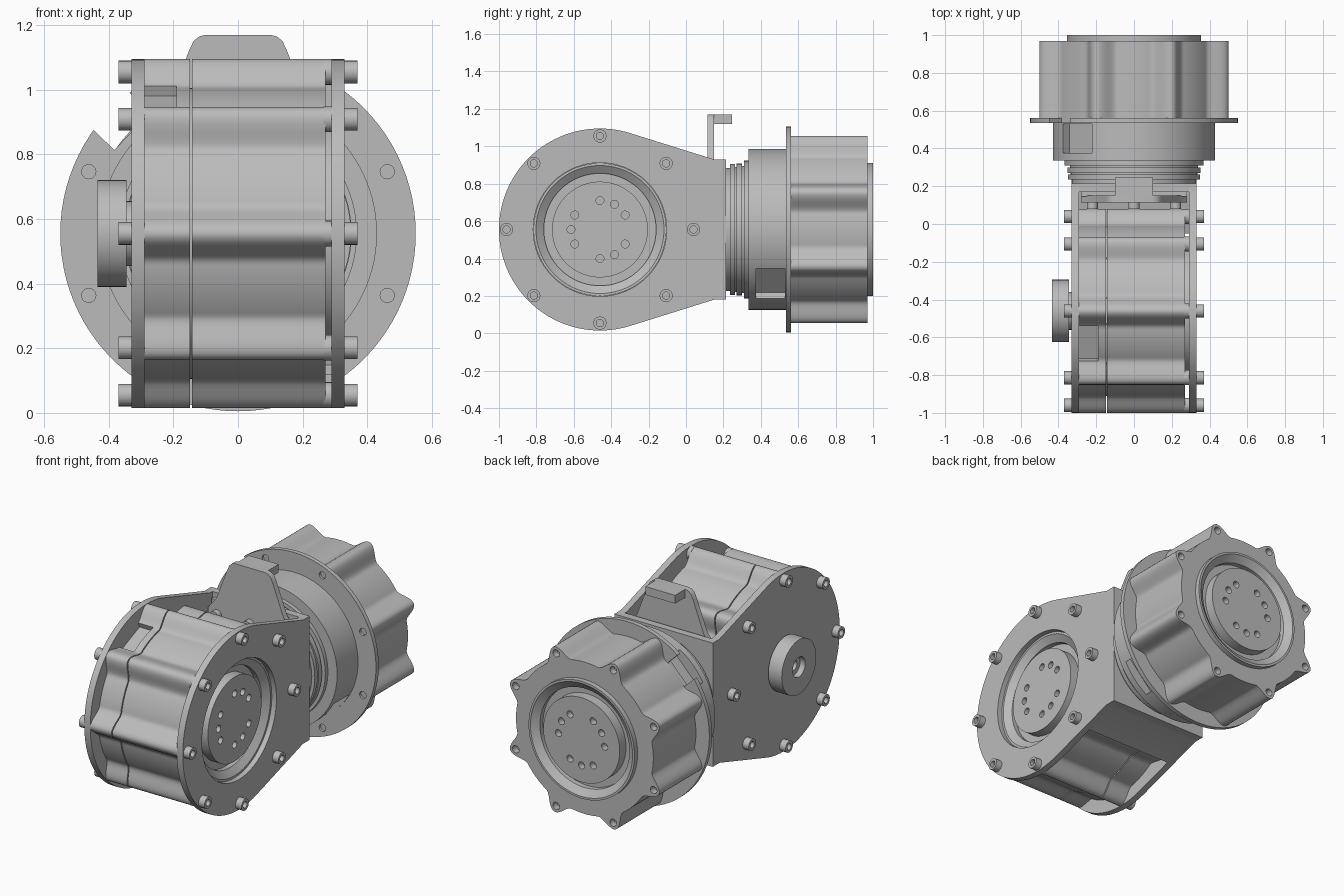
import bpy, bmesh, math
from math import cos, sin, pi, radians
from mathutils import Matrix, Vector

if "Cube" in bpy.data.objects:
    bpy.data.objects.remove(bpy.data.objects["Cube"])

metal = bpy.data.materials.new("machined_grey")
metal.use_nodes = True
GREY = (0.5, 0.5, 0.5, 1)
metal.diffuse_color = GREY
metal.node_tree.nodes["Principled BSDF"].inputs["Base Color"].default_value = GREY

# Frames whose local z runs along world x or world y
AXIS_X = Matrix(((0, 0, 1, 0), (1, 0, 0, 0), (0, 1, 0, 0), (0, 0, 0, 1)))
AXIS_Y = Matrix(((0, 1, 0, 0), (0, 0, 1, 0), (1, 0, 0, 0), (0, 0, 0, 1)))
CY, CZ = -0.46, 0.555
FRONT = Matrix.Translation((0, CY, CZ)) @ AXIS_X
REAR = Matrix.Translation((0, 0, CZ)) @ AXIS_Y
EIGHTH = pi / 4
BOLT_R = 0.5


def finish(name, bm, frame):
    bmesh.ops.recalc_face_normals(bm, faces=bm.faces)
    mesh = bpy.data.meshes.new(name)
    bm.to_mesh(mesh)
    bm.free()
    mesh.transform(frame)
    mesh.materials.append(metal)
    obj = bpy.data.objects.new(name, mesh)
    bpy.context.collection.objects.link(obj)
    return obj


def lobe(angle, phase):
    """Radius of the housing outline with eight rounded screw lobes."""
    d = abs((angle - phase + EIGHTH / 2) % EIGHTH - EIGHTH / 2)
    return 0.46 + (0.04 * (1 + cos(pi * d / 0.2)) if d < 0.2 else 0)


def lathe(name, profile, frame, segs=64, phase=0):
    """Revolve (radius, height) pairs; the radius 'lobe' gives the lobed outline."""
    bm = bmesh.new()
    rings = []
    for r, t in profile:
        ring = []
        for i in range(segs):
            a = 2 * pi * i / segs
            rad = lobe(a, phase) if r == "lobe" else r
            ring.append(bm.verts.new((rad * cos(a), rad * sin(a), t)))
        rings.append(ring)
    for lo, hi in zip(rings, rings[1:]):
        for i in range(segs):
            j = (i + 1) % segs
            bm.faces.new((lo[i], lo[j], hi[j], hi[i]))
    bm.faces.new(rings[0][::-1])
    bm.faces.new(rings[-1])
    return finish(name, bm, frame)


def prism(name, points, t0, t1, frame):
    bm = bmesh.new()
    face = bm.faces.new([bm.verts.new((x, y, t0)) for x, y in points])
    out = bmesh.ops.extrude_face_region(bm, geom=[face])["geom"]
    verts = [v for v in out if isinstance(v, bmesh.types.BMVert)]
    bmesh.ops.translate(bm, verts=verts, vec=(0, 0, t1 - t0))
    return finish(name, bm, frame)


def drill(points, radius, t0, t1, frame):
    """Cutter made of parallel cylinders."""
    bm = bmesh.new()
    for x, y in points:
        bmesh.ops.create_cone(bm, cap_ends=True, segments=64 if radius > 0.1 else 20,
                              radius1=radius, radius2=radius, depth=t1 - t0,
                              matrix=Matrix.Translation((x, y, (t0 + t1) / 2)))
    return finish("cutter", bm, frame)


def slot(angle, r0, r1, width, t0, t1, frame):
    """Box cutter reaching in from the rim at an angle."""
    w = width / 2
    turn = Matrix.Rotation(radians(angle), 4, "Z")
    return prism("cutter", [(r0, -w), (r1, -w), (r1, w), (r0, w)], t0, t1, frame @ turn)


def cut(obj, cutter):
    mod = obj.modifiers.new("cut", "BOOLEAN")
    mod.operation, mod.solver, mod.object = "DIFFERENCE", "EXACT", cutter
    bpy.context.view_layer.objects.active = obj
    bpy.ops.object.modifier_apply(modifier=mod.name)
    bpy.data.objects.remove(cutter)


def polar(radius, angles):
    return [(radius * cos(a), radius * sin(a)) for a in angles]


def motor(name, t0, t1, frame, phase):
    """Lobed housing with a conical recess and drilled output disc."""
    top = t1 + 0.03
    body = lathe(name, [("lobe", t0), ("lobe", t1), (0.355, t1), (0.355, top), (0.342, top),
                        (0.30, t1), (0.30, t1 - 0.03), (0.256, t1 - 0.03), (0.256, top)],
                 frame, 256, phase)
    holes = [radians(30 * k) for k in range(12) if k not in (0, 4, 8)]
    cut(body, drill(polar(0.155, holes), 0.021, t1 - 0.01, top + 0.02, frame))
    screws = [phase + EIGHTH * k for k in range(8)]
    cut(body, drill(polar(BOLT_R, screws), 0.022, t1 - 0.04, t1 + 0.02, frame))
    return body


def bolt(name, frame, base, height, r=0.035):
    lathe(name, [(r, base), (r, base + height), (r * 0.55, base + height),
                 (r * 0.55, base + height * 0.4)], frame, 20)


# Front actuator
motor("front_motor", -0.142, 0.27, FRONT, 0)
lathe("front_motor_seam", [(0.45, -0.16), (0.45, -0.13)], FRONT, 96)
rear_half = lathe("front_motor_back_housing", [("lobe", -0.29), ("lobe", -0.148)], FRONT, 256)
cut(rear_half, slot(112.5, 0.42, 0.6, 0.2, -0.30, -0.19, FRONT))

# Bracket side plates: a disc with tangents running to the back wall
dy, dz = 0.15 - CY, 0.375
tangent = math.atan2(dz, dy) + math.acos(0.54 / math.hypot(dy, dz))
arc = [tangent + (2 * pi - 2 * tangent) * i / 72 for i in range(73)]
outline = [(CY + x, CZ + y) for x, y in polar(0.54, arc)]
outline += [(0.15, CZ - dz), (0.215, CZ - dz), (0.215, CZ + dz), (0.15, CZ + dz)]
left_plate = prism("left_side_plate", outline, 0.29, 0.33, AXIS_X)
cut(left_plate, drill([(0, 0)], 0.357, 0.2, 0.4, FRONT))
prism("right_side_plate", outline, -0.33, -0.29, AXIS_X)

# Bracket back wall and lower cover
prism("bracket_back_wall", [(0.17, 0.18), (0.215, 0.18), (0.215, 0.93), (0.17, 0.93)],
      -0.33, 0.33, AXIS_X)
prism("bracket_lower_cover", [(0.2, 0.18), (0.15, 0.18), (-0.05, 0.118), (-0.05, 0.148),
                              (0.15, 0.21), (0.2, 0.21)], -0.29, 0.29, AXIS_X)

# Plate bolts on both sides, with spacers behind the left plate
for k in range(8):
    x, y = polar(BOLT_R, [EIGHTH * k])[0]
    spot = FRONT @ Matrix.Translation((x, y, 0))
    bolt("left_plate_bolt", spot, 0.33, 0.04)
    bolt("right_plate_bolt", spot @ Matrix.Rotation(pi, 4, "X"), 0.33, 0.04)
    lathe("plate_spacer", [(0.04, 0.265), (0.04, 0.29)], spot, 24)

# Idler boss on the right plate
lathe("idler_boss", [(0.1, 0.32), (0.1, 0.345), (0.165, 0.345), (0.165, 0.435), (0.06, 0.435),
                     (0.06, 0.40), (0.03, 0.40), (0.03, 0.36)],
      FRONT @ Matrix.Rotation(pi, 4, "X"))

# Stop tab with a folded lip, held by screws
half = [(0.6, 0.28), (0.86, 0.28), (0.93, 0.225), (1.12, 0.152), (1.15, 0.138), (1.165, 0.12),
        (1.17, 0.1)]
prism("stop_tab", half + [(z, -x) for z, x in reversed(half)], 0.115, 0.17 - 0.02, AXIS_Y)
prism("stop_tab_backing", [(0.6, -0.28), (0.9, -0.28), (0.9, 0.28), (0.6, 0.28)],
      0.145, 0.175, AXIS_Y)
prism("stop_tab_lip", [(1.12, -0.1), (1.17, -0.1), (1.17, 0.1), (1.12, 0.1)], 0.14, 0.247, AXIS_Y)
for x in (-0.22, 0, 0.22):
    bolt("tab_screw", Matrix.Translation((x, 0, 0.83)) @ AXIS_Y @ Matrix.Rotation(pi, 4, "X"),
         -0.12, 0.04, 0.03)

# Rear actuator: stepped neck, flange and motor
neck = lathe("rear_neck", [(0.33, 0.21), (0.33, 0.235), (0.35, 0.235), (0.35, 0.262), (0.335, 0.262),
                           (0.335, 0.27), (0.352, 0.27), (0.352, 0.30), (0.34, 0.30), (0.34, 0.31),
                           (0.368, 0.31), (0.368, 0.335), (0.43, 0.335), (0.43, 0.54)], REAR, 96)
for angle in (-46, 134):
    cut(neck, slot(angle, 0.37, 0.6, 0.22, 0.375, 0.53, REAR))
flange = lathe("rear_flange", [(0.55, 0.535), (0.55, 0.562)], REAR, 96)
cut(flange, slot(-46, 0.455, 0.7, 0.16, 0.5, 0.6, REAR))
flange_holes = [EIGHTH * (k + 0.5) for k in range(8)]
cut(flange, drill(polar(BOLT_R, flange_holes), 0.022, 0.52, 0.55, REAR))
motor("rear_motor", 0.558, 0.97, REAR, EIGHTH / 2)

# Smooth shading with sharp machined edges
bpy.ops.object.select_all(action="DESELECT")
for obj in bpy.context.scene.objects:
    if obj.type == "MESH" and metal.name in obj.data.materials:
        obj.select_set(True)
        bpy.context.view_layer.objects.active = obj
bpy.ops.object.shade_smooth_by_angle(angle=radians(30))
